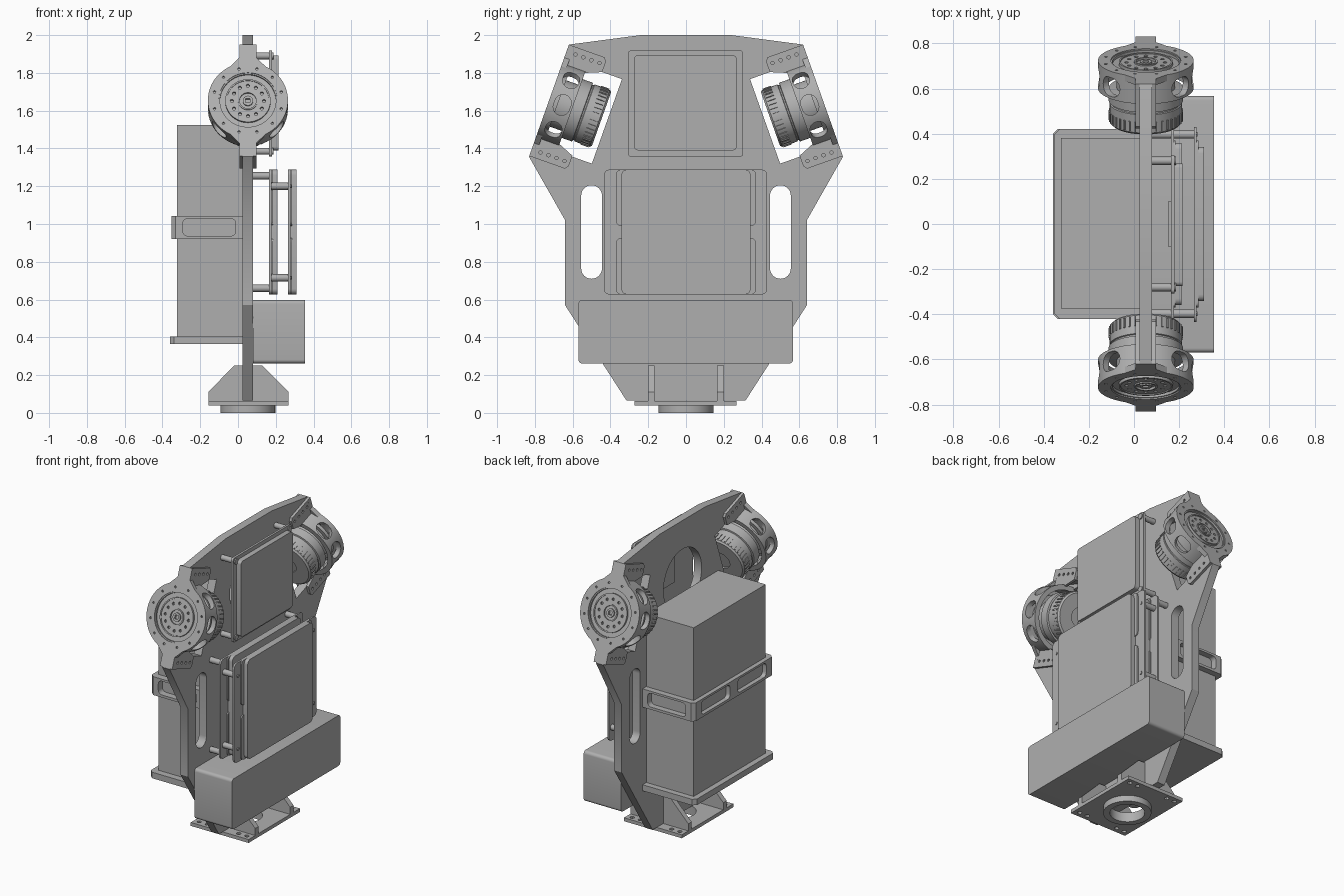
import bpy, bmesh, math
from mathutils import Matrix, Vector

cube = bpy.data.objects.get("Cube")
if cube:
    bpy.data.objects.remove(cube)

GREY = (0.43, 0.43, 0.43, 1)
grey = bpy.data.materials.new("machined grey")
grey.use_nodes = True
grey.diffuse_color = GREY
grey.node_tree.nodes["Principled BSDF"].inputs["Base Color"].default_value = GREY
parts = []


def finish(name, bm, matrix=None):
    bmesh.ops.recalc_face_normals(bm, faces=bm.faces)
    mesh = bpy.data.meshes.new(name)
    bm.to_mesh(mesh)
    bm.free()
    if matrix:
        mesh.transform(matrix)
    mesh.materials.append(grey)
    ob = bpy.data.objects.new(name, mesh)
    bpy.context.collection.objects.link(ob)
    parts.append(ob)
    return ob


def rrect(a0, a1, b0, b1, r=0.0, n=5):
    """Outline of a rectangle with rounded corners."""
    if r == 0:
        return [(a0, b0), (a1, b0), (a1, b1), (a0, b1)]
    pts = []
    corners = [(a1 - r, b1 - r), (a0 + r, b1 - r), (a0 + r, b0 + r), (a1 - r, b0 + r)]
    for q, (a, b) in enumerate(corners):
        for i in range(n + 1):
            t = (q + i / n) * math.pi / 2
            pts.append((a + r * math.cos(t), b + r * math.sin(t)))
    return pts


def circle(a, b, r, n=24):
    return [(a + r * math.cos(i * math.tau / n), b + r * math.sin(i * math.tau / n)) for i in range(n)]


def add_prism(bm, axis, outline, lo, hi):
    place = {"x": lambda a, b, t: (t, a, b), "y": lambda a, b, t: (a, t, b),
             "z": lambda a, b, t: (a, b, t)}[axis]
    rings = [[bm.verts.new(place(a, b, t)) for a, b in outline] for t in (lo, hi)]
    n = len(outline)
    bm.faces.new(rings[0])
    bm.faces.new(rings[1])
    for i in range(n):
        j = (i + 1) % n
        bm.faces.new((rings[0][i], rings[0][j], rings[1][j], rings[1][i]))


def prism(name, axis, outline, lo, hi, matrix=None):
    bm = bmesh.new()
    add_prism(bm, axis, outline, lo, hi)
    return finish(name, bm, matrix)


def lathe(name, profile, matrix, closed=False, steps=64):
    bm = bmesh.new()
    vs = [bm.verts.new((r, 0, w)) for r, w in profile]
    es = [bm.edges.new(p) for p in zip(vs, vs[1:] + vs[:1] if closed else vs[1:])]
    bmesh.ops.spin(bm, geom=vs + es, axis=(0, 0, 1), cent=(0, 0, 0),
                   angle=math.tau, steps=steps, use_merge=True)
    bmesh.ops.remove_doubles(bm, verts=bm.verts, dist=1e-5)
    return finish(name, bm, matrix)


def cut(ob, cutters, matrix=None):
    """Cut prisms, given as (axis, outline, lo, hi), out of a part."""
    bm = bmesh.new()
    for c in cutters:
        add_prism(bm, *c)
    tool = finish("cutter", bm, matrix)
    parts.remove(tool)
    tool.hide_render = True
    mod = ob.modifiers.new("cut", "BOOLEAN")
    mod.operation = "DIFFERENCE"
    mod.solver = "EXACT"
    mod.object = tool
    bpy.context.view_layer.objects.active = ob
    bpy.ops.object.modifier_apply(modifier=mod.name)
    bpy.data.objects.remove(tool)


# Tilted frames of the two motors: local z is the motor axis, local y runs up the plate edge
CX = 0.0525
TILT = math.radians(19.6)
C, S = math.cos(TILT), math.sin(TILT)


def motor_frame(s):
    m = Matrix((Vector((-s, 0, 0)), Vector((0, -s * S, C)), Vector((0, s * C, S)))).transposed().to_4x4()
    return Matrix.Translation((CX, s * 0.725, 1.655)) @ m


# Main plate with motor notches, grip slots and a round window
frame = motor_frame(1)
notch = [(0.313, 0), (0.235, 0), (0.235, -0.326), (-0.24, -0.326), (-0.24, 0), (-0.317, 0)]
side = [(0.24, 2.0)]
side += [tuple((frame @ Vector((0, v, w))).yz) for v, w in notch]
side += [(0.64, 1.02), (0.64, 0.57), (0.315, 0.065)]
plate = prism("main_plate", "x", side + [(-y, z) for y, z in reversed(side)], 0.025, 0.08)
cut(plate, [("x", rrect(y - 0.055, y + 0.055, 0.71, 1.205, 0.055, 8), 0, 0.1) for y in (-0.5, 0.5)]
    + [("x", circle(0, 1.61, 0.2, 48), 0, 0.1)])

# Motors and their brackets
for s, tag in ((-1, "front"), (1, "back")):
    m = motor_frame(s)
    shell = lathe(tag + "_motor_housing", [(0.212, 0), (0.212, -0.13), (0.18, -0.13), (0.18, -0.03),
                                           (0.155, -0.03), (0.155, 0)], m, closed=True)
    # Side windows, made one ray at a time, then the ring of screw holes
    for k in (-42, 0, 42):
        turn = m @ Matrix.Rotation(math.radians(k), 4, "Z")
        cut(shell, [("x", rrect(-0.055, 0.055, -0.118, -0.03, 0.043, 6), a, b)
                    for a, b in ((-0.25, -0.1), (0.1, 0.25))], turn)
    cut(shell, [("z", circle(0, 0, 0.006, 8), -0.012, 0.01)] +
        [("z", circle(0.183 * math.cos(t), 0.183 * math.sin(t), 0.007, 8), -0.012, 0.01)
         for t in [(i + 0.5) * math.tau / 12 for i in range(12)]], m)

    lathe(tag + "_motor_body", [(0, -0.285), (0.06, -0.285), (0.06, -0.295), (0.15, -0.295), (0.16, -0.285),
                                (0.16, -0.2), (0.155, -0.197), (0.155, -0.19), (0.165, -0.187),
                                (0.165, -0.13), (0.13, -0.125), (0.13, -0.03), (0, -0.03)], m)
    face = lathe(tag + "_motor_output", [(0, -0.05), (0.156, -0.05), (0.156, -0.006), (0.148, -0.006),
                                         (0.148, -0.018), (0.12, -0.018), (0.12, -0.004), (0.112, -0.004),
                                         (0.112, -0.009), (0.052, -0.009), (0.052, -0.003), (0.044, -0.003),
                                         (0.044, -0.014), (0.027, -0.014), (0.027, -0.004), (0, -0.004)], m)
    cut(face, [("z", circle(0.085 * math.cos(t), 0.085 * math.sin(t), 0.009, 10), -0.025, 0.01)
               for t in [i * math.tau / 12 for i in range(12)]]
        + [("z", rrect(-0.012, 0.012, -0.012, 0.012), -0.02, 0.01)], m)

    # Cooling ribs round the inner end
    bm = bmesh.new()
    for i in range(40):
        before = set(bm.verts)
        add_prism(bm, "z", rrect(0.155, 0.165, -0.004, 0.004), -0.28, -0.235)
        new = [v for v in bm.verts if v not in before]
        bmesh.ops.rotate(bm, verts=new, matrix=Matrix.Rotation(i * math.tau / 40, 3, "Z"))
    finish(tag + "_motor_ribs", bm, m)

    # Clamp tabs either side of the plate, with flared necks
    for e, end in ((1, "upper"), (-1, "lower")):
        neck = [(-0.1, e * 0.183), (0.1, e * 0.183), (0.045, e * 0.24), (0.045, e * 0.313),
                (-0.045, e * 0.313), (-0.045, e * 0.24)]
        prism(f"{tag}_{end}_neck", "z", neck, -0.03, 0, m)
        for u in (-0.036, 0.036):
            tab = prism(f"{tag}_{end}_tab", "x",
                        [(e * 0.313, -0.03), (e * 0.313, -0.2), (e * 0.295, -0.215), (e * 0.235, -0.215),
                         (e * 0.2, -0.13), (e * 0.2, -0.03)], u - 0.0088, u + 0.0088, m)
            cut(tab, [("x", circle(e * 0.275, -0.05 - 0.045 * i, 0.009, 10), u - 0.05, u + 0.05)
                      for i in range(4)], m)

# Upper circuit unit on standoffs
prism("upper_board", "x", rrect(-0.307, 0.303, 1.357, 1.918, 0.015), 0.165, 0.18)
prism("upper_cover", "x", rrect(-0.275, 0.268, 1.39, 1.893, 0.02), 0.18, 0.215)
prism("upper_board_chip", "x", rrect(-0.1, 0.1, 1.52, 1.74), 0.15, 0.165)
for y in (-0.28, 0.28):
    for z in (1.385, 1.89):
        prism("upper_standoff", "x", circle(y, z, 0.018), 0.08, 0.187)

# Two stacked middle circuit units
for x, half, tag in ((0.165, 0.36, "inner"), (0.265, 0.342, "outer")):
    prism(tag + "_board", "x", rrect(-0.435, 0.43, 0.627, 1.288, 0.03), x, x + 0.012)
    prism(tag + "_cover", "x", rrect(-half, half, 0.627, 1.288, 0.03), x + 0.012, x + 0.045)
    for z in (0.627, 0.99):
        prism(tag + "_connector", "x", rrect(-0.37, 0.37, z, z + 0.298, 0.025), x + 0.012, x + 0.02)
for y in (-0.397, 0.397):
    for z in (0.66, 1.255):
        prism("inner_standoff", "x", circle(y, z, 0.019), 0.08, 0.165)
    for z in (0.715, 1.2):
        prism("outer_standoff", "x", circle(y, z, 0.019), 0.177, 0.265)
        prism("board_screw", "x", circle(y, z, 0.01, 12), 0.277, 0.282)

# Lower box
prism("lower_box", "x", rrect(-0.57, 0.567, 0.262, 0.597, 0.02), 0.08, 0.355)

# Battery, its tray and its slotted strap
prism("battery", "z", rrect(-0.323, 0.025, -0.375, 0.38), 0.4, 1.525)


def chamfered(x, h, c):
    return [(0.025, -h), (0.025, h), (x + c, h), (x, h - c), (x, c - h), (x + c, -h)]


prism("battery_tray", "z", chamfered(-0.36, 0.42, 0.022), 0.365, 0.405)
strap = prism("battery_strap", "z", chamfered(-0.352, 0.42, 0.022), 0.92, 1.042)
cut(strap, [("z", rrect(-0.323, 0.1, -0.375, 0.38), 0.8, 1.2),
            ("y", rrect(-0.292, -0.012, 0.937, 1.028, 0.025), -0.6, 0.6)]
    + [("x", rrect(y - 0.15, y + 0.15, 0.937, 1.028, 0.025), -0.5, -0.2) for y in (-0.19, 0.19)])

# Base flange, mounting ring and gussets
flange = prism("base_flange", "z", rrect(-0.157, 0.268, -0.272, 0.268), 0.04, 0.063)
holes = [("z", circle(CX, 0, 0.105, 40), -0.1, 0.2)]
for x in (-0.12, -0.06, 0.17, 0.23):
    holes += [("z", circle(x, y, 0.014, 12), -0.1, 0.2) for y in (-0.235, 0.235)]
cut(flange, holes)
ring = prism("base_ring", "z", circle(CX, 0, 0.145, 48), 0, 0.04)
cut(ring, [("z", circle(CX, 0, 0.105, 40), -0.1, 0.2)])
for y in (-0.202, 0.165):
    prism("base_gusset", "y", [(-0.157, 0.063), (0.268, 0.063), (0.268, 0.11), (0.13, 0.25),
                               (-0.022, 0.25), (-0.157, 0.11)], y, y + 0.035)

# Smooth the round parts and keep the edges sharp
bpy.ops.object.select_all(action="DESELECT")
for ob in parts:
    ob.select_set(True)
bpy.context.view_layer.objects.active = parts[0]
bpy.ops.object.shade_smooth_by_angle(angle=math.radians(30))
